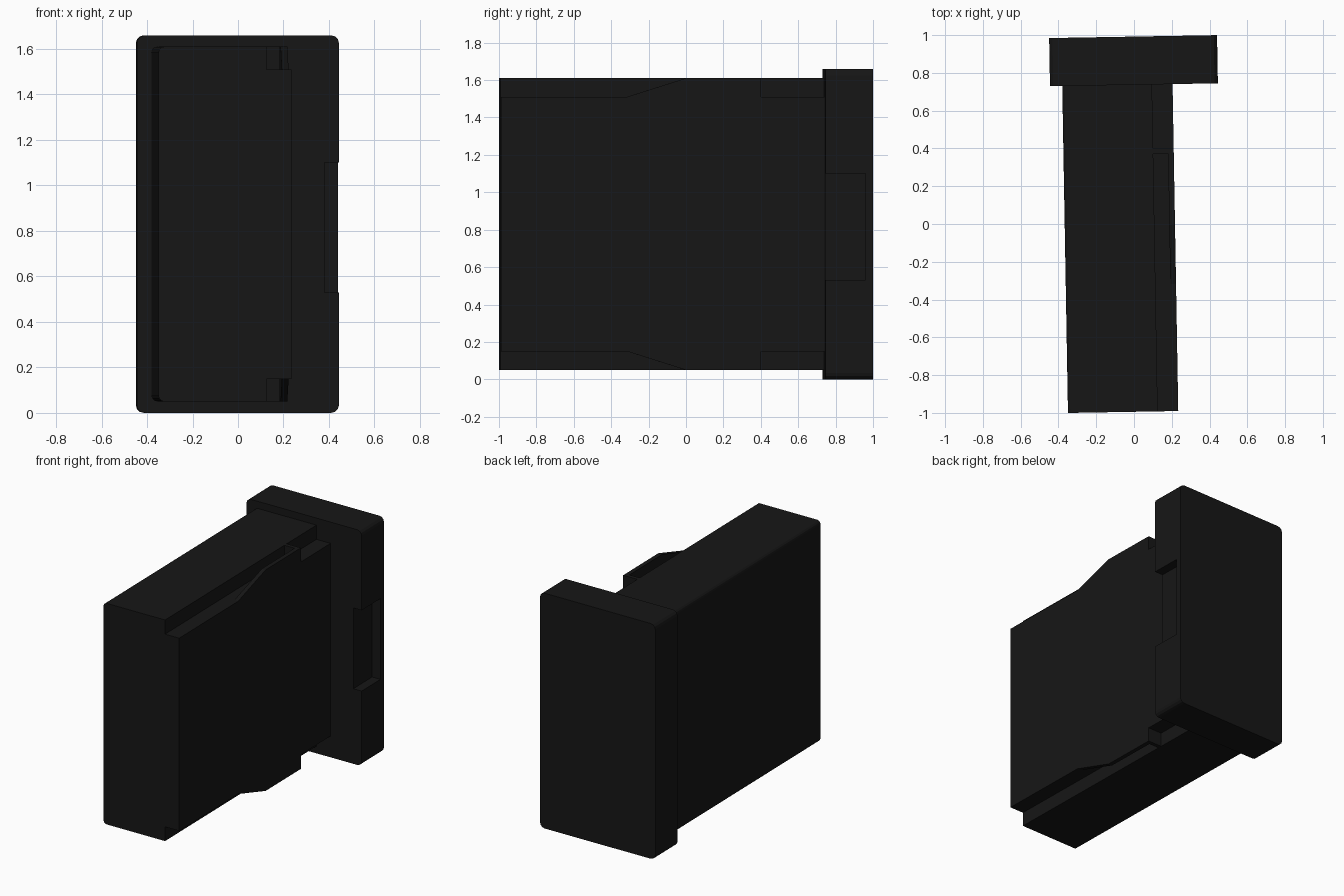
import bpy, bmesh, math

if "Cube" in bpy.data.objects:
    bpy.data.objects.remove(bpy.data.objects["Cube"])

TILT = math.radians(1)   # the whole model is turned slightly about z
H = 1.66                 # total height

black = bpy.data.materials.new("black_plastic")
black.diffuse_color = (0.008, 0.008, 0.008, 1)
black.use_nodes = True
black.node_tree.nodes["Principled BSDF"].inputs["Base Color"].default_value = black.diffuse_color


def prism(name, profile, x0, x1):
    """Extrude a (y, z) profile from x0 to x1."""
    bm = bmesh.new()
    face = bm.faces.new([bm.verts.new((x0, y, z)) for y, z in profile])
    new = bmesh.ops.extrude_face_region(bm, geom=[face])["geom"]
    verts = [v for v in new if isinstance(v, bmesh.types.BMVert)]
    bmesh.ops.translate(bm, verts=verts, vec=(x1 - x0, 0, 0))
    bmesh.ops.recalc_face_normals(bm, faces=bm.faces)
    mesh = bpy.data.meshes.new(name)
    bm.to_mesh(mesh)
    bm.free()
    obj = bpy.data.objects.new(name, mesh)
    bpy.context.collection.objects.link(obj)
    return obj


def rect(y0, y1, z0, z1):
    return [(y0, z0), (y1, z0), (y1, z1), (y0, z1)]


def round_long_edges(obj, radius, left_only=False):
    """Bevel the edges that run along y."""
    bm = bmesh.new()
    bm.from_mesh(obj.data)
    edges = []
    for e in bm.edges:
        a, b = e.verts
        if abs(a.co.y - b.co.y) > 0.1 and (a.co.x < 0 or not left_only):
            edges.append(e)
    bmesh.ops.bevel(bm, geom=edges, offset=radius, segments=3, profile=0.5,
                    affect='EDGES')
    bm.to_mesh(obj.data)
    bm.free()


def cut(obj, profile, x0, x1):
    """Subtract a prism and discard the cutter."""
    cutter = prism("cutter", profile, x0, x1)
    cutter.hide_render = True
    mod = obj.modifiers.new("cut", 'BOOLEAN')
    mod.operation = 'DIFFERENCE'
    mod.solver = 'EXACT'
    mod.object = cutter
    bpy.context.view_layer.objects.active = obj
    bpy.ops.object.modifier_apply(modifier=mod.name)
    bpy.data.objects.remove(cutter)


# Long body with rounded left edges
body = prism("body", rect(-0.994, 0.738, 0.05, 1.61), -0.367, 0.217)
round_long_edges(body, 0.025, left_only=True)

# Guide slots along the right side, mirrored top and bottom
ramp = [(-1.1, 1.51), (-0.32, 1.51), (-0.005, 1.61), (-0.005, 1.7), (-1.1, 1.7)]
slots = [
    (ramp, 0.108, 0.3),                          # open front with ramped rail
    (rect(-1.1, 0.37, 1.51, 1.7), 0.108, 0.187),  # groove behind the rail
    (rect(0.397, 0.9, 1.51, 1.7), 0.108, 0.3),   # notch next to the head
]
for profile, x0, x1 in slots:
    cut(body, profile, x0, x1)
    cut(body, [(y, H - z) for y, z in profile], x0, x1)

# Wide end cap with rounded corners and a finger recess
head = prism("end_cap", rect(0.737, 0.992, 0, H), -0.432, 0.457)
round_long_edges(head, 0.035)
cut(head, rect(0.6, 0.952, 0.53, 1.10), 0.393, 0.6)

for obj in (body, head):
    obj.data.materials.clear()
    obj.data.materials.append(black)
    obj.rotation_euler.z = TILT
